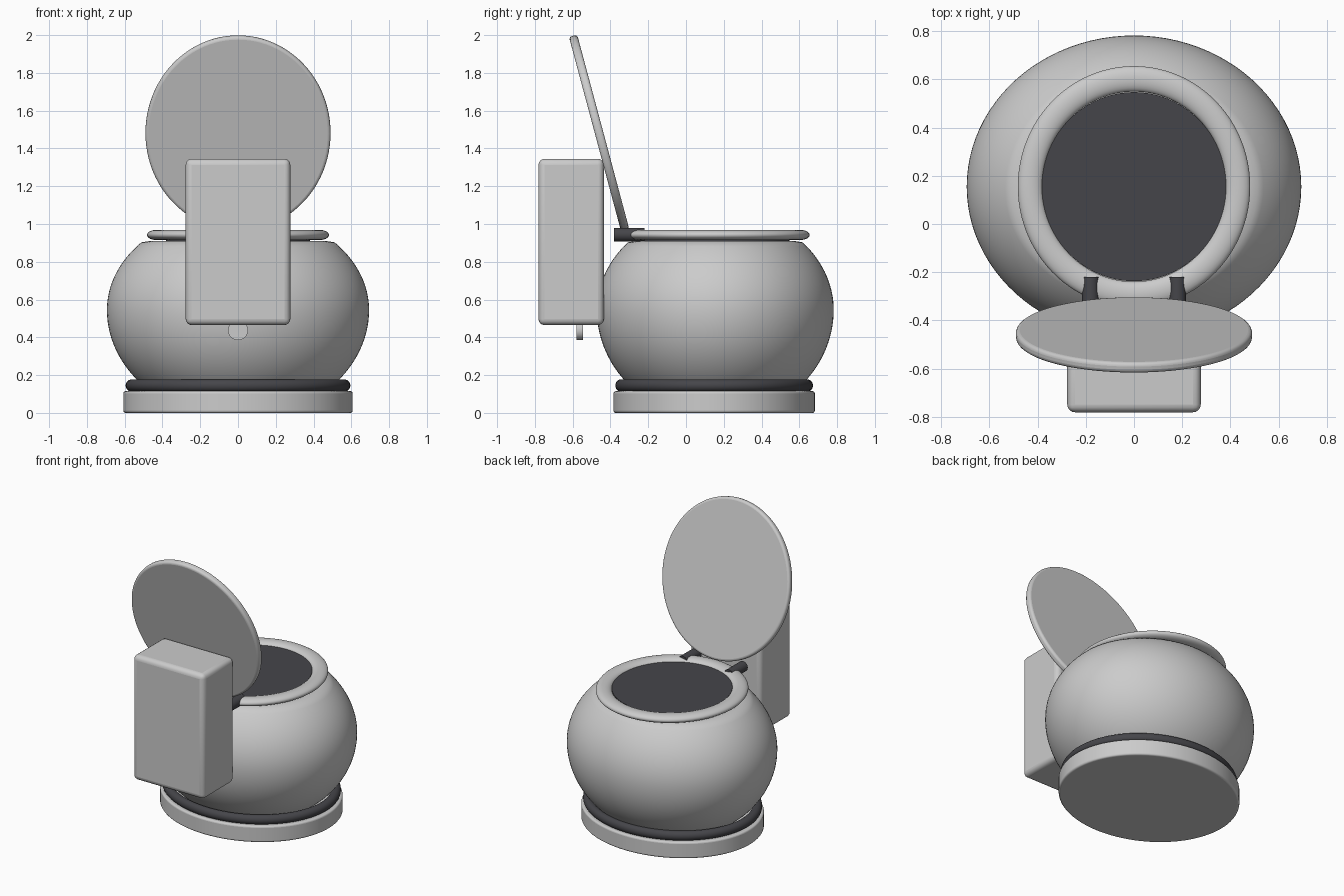
import bpy, math

if "Cube" in bpy.data.objects:
    bpy.data.objects.remove(bpy.data.objects["Cube"])

CY = 0.155  # bowl centre in y

dark = bpy.data.materials.new("dark_grey")
dark.diffuse_color = (0.06, 0.06, 0.068, 1)
dark.use_nodes = True
dark.node_tree.nodes["Principled BSDF"].inputs["Base Color"].default_value = dark.diffuse_color


def finish(name, angle=35, mat=None, bevel=0, segs=4):
    """Name, freeze scale, bevel and smooth the active object."""
    o = bpy.context.object
    o.name = name
    bpy.ops.object.transform_apply(location=False, rotation=False, scale=True)
    if bevel:
        m = o.modifiers.new("bevel", 'BEVEL')
        m.width, m.segments = bevel, segs
        m.limit_method, m.angle_limit = 'ANGLE', math.radians(40)
    if mat:
        o.data.materials.append(mat)
    bpy.ops.object.shade_smooth_by_angle(angle=math.radians(angle))
    return o


def disc(name, loc, rx, ry, depth, rot=(0, 0, 0), n=96, **kw):
    bpy.ops.mesh.primitive_cylinder_add(vertices=n, radius=1, depth=depth, location=loc, rotation=rot)
    bpy.context.object.scale = (rx, ry, 1)
    return finish(name, **kw)


def ring(name, loc, rx, ry, tube, half_height, **kw):
    """Elliptical torus given by its outer radii."""
    bpy.ops.mesh.primitive_torus_add(major_segments=96, minor_segments=24, location=loc,
                                     major_radius=rx - tube, minor_radius=tube)
    bpy.context.object.scale = (1, ry / rx, half_height / tube)
    return finish(name, angle=60, **kw)


def lathe(name, loc, profile, sx, sy, n=96):
    """Closed elliptical solid from (radius, z) points, bottom to top."""
    verts, faces = [], []
    for r, z in profile:
        for i in range(n):
            a = 2 * math.pi * i / n
            verts.append((sx * r * math.cos(a), sy * r * math.sin(a), z))
    for k in range(len(profile) - 1):
        for i in range(n):
            j = (i + 1) % n
            faces.append((k * n + i, k * n + j, (k + 1) * n + j, (k + 1) * n + i))
    faces.append(tuple(reversed(range(n))))
    faces.append(tuple(range((len(profile) - 1) * n, len(profile) * n)))
    me = bpy.data.meshes.new(name)
    me.from_pydata(verts, [], faces)
    o = bpy.data.objects.new(name, me)
    o.location = loc
    bpy.context.collection.objects.link(o)
    bpy.ops.object.select_all(action='DESELECT')
    o.select_set(True)
    bpy.context.view_layer.objects.active = o
    return finish(name)


# Floor plinth and dark gasket ring
disc("base", (0, 0.149, 0.0575), 0.607, 0.533, 0.115, bevel=0.012)
ring("base_gasket", (0, 0.149, 0.145), 0.595, 0.523, 0.032, 0.032, mat=dark)

# Round bowl: fuller below the widest line, flattened at the top
z_mid, profile = 0.545, []
for i in range(37):
    z = 0.10 + (0.903 - 0.10) * i / 36
    half = 0.53 if z > z_mid else 0.58
    profile.append((math.sqrt(1 - ((z - z_mid) / half) ** 2), z))
profile.append((0.66, 0.911))
lathe("bowl", (0, CY, 0), profile, 0.694, 0.627)

# Seat ring and dark opening
ring("seat", (0, CY, 0.942), 0.482, 0.5, 0.051, 0.027)
disc("bowl_opening", (0, CY, 0.925), 0.382, 0.392, 0.05, mat=dark)

# Hinges
for side, label in ((-1, "left"), (1, "right")):
    disc("hinge_" + label, (side * 0.18, -0.3, 0.944), 0.036, 0.036, 0.16,
         rot=(math.pi / 2, 0, 0), n=32, mat=dark)

# Raised lid leaning back on the tank
disc("lid", (0, -0.46, 1.482), 0.49, 0.533, 0.045, rot=(math.radians(105), 0, 0), bevel=0.016)

# Water tank and round knob below it
bpy.ops.mesh.primitive_cube_add(size=1, location=(0, -0.608, 0.905))
bpy.context.object.scale = (0.554, 0.346, 0.88)
finish("tank", bevel=0.032)
disc("tank_knob", (0, -0.562, 0.438), 0.053, 0.053, 0.036, rot=(math.pi / 2, 0, 0), n=32)
